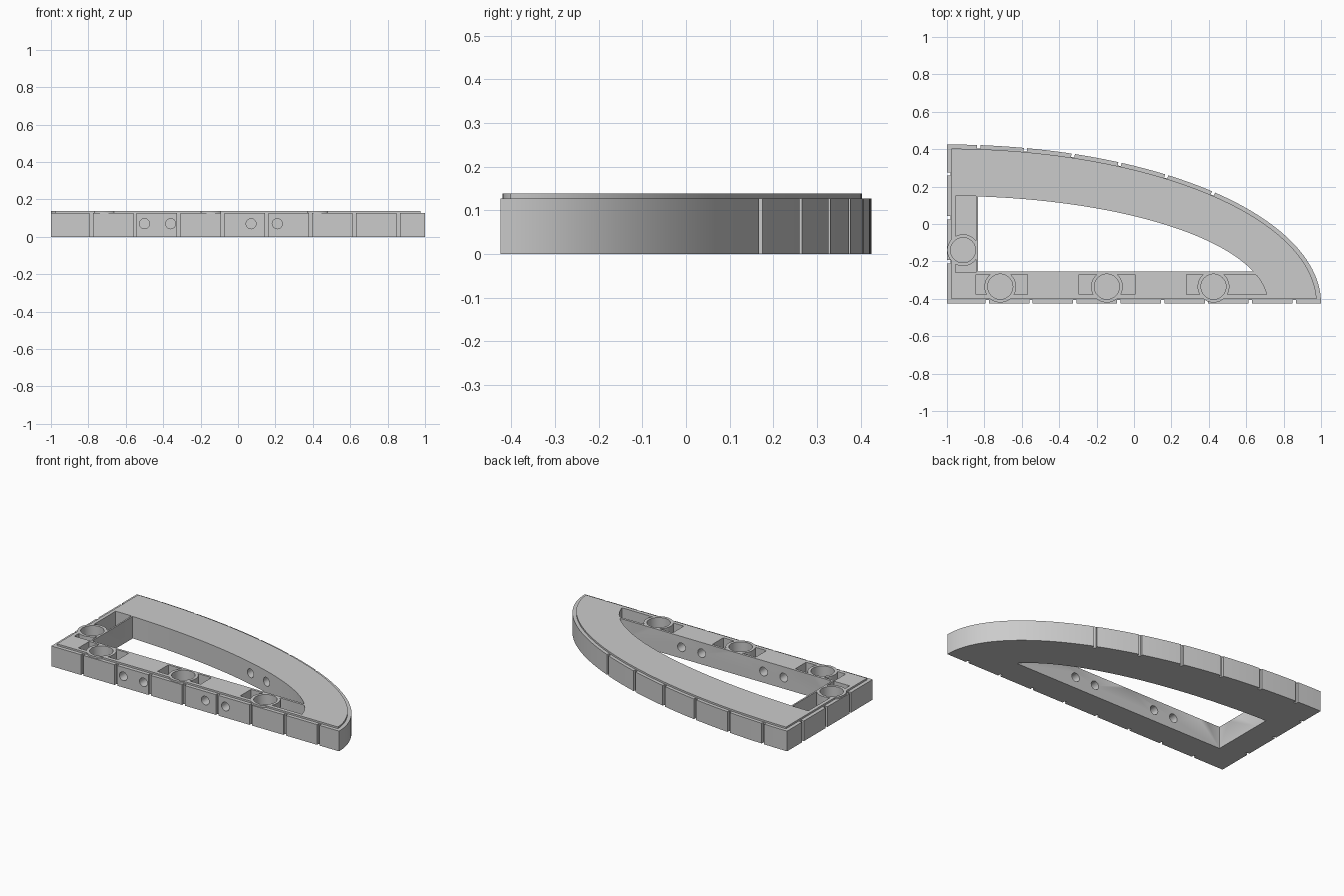
import bpy, bmesh, math
from mathutils import Matrix, Vector

if "Cube" in bpy.data.objects:
    bpy.data.objects.remove(bpy.data.objects["Cube"])

CX, CY = -1.0, -0.425          # shared corner and centre of the elliptical arcs
RIM, TOP, FLOOR = 0.127, 0.138, 0.02

grey = bpy.data.materials.new("plain grey")
grey.use_nodes = True
colour = (0.6, 0.6, 0.6, 1)
grey.diffuse_color = colour
grey.node_tree.nodes["Principled BSDF"].inputs["Base Color"].default_value = colour


def add_mesh(name, bm):
    bmesh.ops.recalc_face_normals(bm, faces=bm.faces)
    mesh = bpy.data.meshes.new(name)
    bm.to_mesh(mesh)
    bm.free()
    mesh.materials.append(grey)
    obj = bpy.data.objects.new(name, mesh)
    bpy.context.collection.objects.link(obj)
    return obj


def prism(name, outline, z0, z1):
    bm = bmesh.new()
    face = bm.faces.new([bm.verts.new((x, y, z0)) for x, y in outline])
    new = bmesh.ops.extrude_face_region(bm, geom=[face])["geom"]
    verts = [v for v in new if isinstance(v, bmesh.types.BMVert)]
    bmesh.ops.translate(bm, verts=verts, vec=(0, 0, z1 - z0))
    return add_mesh(name, bm)


def cylinder(name, centre, radius, length, axis="Z", sides=48):
    bm = bmesh.new()
    turn = Matrix.Rotation(math.pi / 2, 4, "X") if axis == "Y" else Matrix()
    bmesh.ops.create_cone(bm, cap_ends=True, segments=sides, radius1=radius,
                          radius2=radius, depth=length,
                          matrix=Matrix.Translation(centre) @ turn)
    return add_mesh(name, bm)


def box(name, centre, size, angle=0):
    bm = bmesh.new()
    bmesh.ops.create_cube(bm, size=1, matrix=Matrix.Translation(centre)
                          @ Matrix.Rotation(angle, 4, "Z") @ Matrix.Diagonal((*size, 1)))
    return add_mesh(name, bm)


def arc(a, b, x_min, y_min, steps=72):
    """Elliptical arc from its lower right end to its upper left end."""
    start = math.asin((y_min - CY) / b)
    end = math.acos((x_min - CX) / a)
    angles = [start + (end - start) * i / steps for i in range(steps + 1)]
    return [(CX + a * math.cos(t), CY + b * math.sin(t)) for t in angles]


def quadrant(a, b, x_min, y_min):
    return [(x_min, y_min)] + arc(a, b, x_min, y_min)


def combine(target, tool, operation="DIFFERENCE"):
    mod = target.modifiers.new("combine", "BOOLEAN")
    mod.operation, mod.solver, mod.object = operation, "EXACT", tool
    bpy.context.view_layer.objects.active = target
    bpy.ops.object.modifier_apply(modifier=mod.name)
    bpy.data.objects.remove(tool)


# Quarter-ellipse body with a slightly raised, inset top
frame = prism("curved_frame", quadrant(2, 0.85, CX, CY), 0, RIM)
combine(frame, prism("raised_top", quadrant(1.977, 0.828, -0.977, -0.402), 0.06, TOP), "UNION")

# Narrow grooves along the front, the straight left edge and the curve
depth, width, mid = 0.018, 0.018, 0.06
for i in range(8):
    combine(frame, box("groove", (-0.785 + i * 0.2345, CY, mid), (width, depth * 2, 0.3)))
for i in range(3):
    combine(frame, box("groove", (CX, 0.267 - i * 0.2345, mid), (depth * 2, width, 0.3)))
for x in (-0.83, -0.58, -0.325, -0.075, 0.175, 0.425):
    y = 0.85 * math.sqrt(1 - ((x - CX) / 2) ** 2)
    normal = Vector(((x - CX) / 4, y / 0.7225))
    angle = math.atan2(normal.y, normal.x)
    combine(frame, box("groove", (x, y + CY, mid), (depth * 2, width, 0.3), angle))

# Pockets in the bars, the last one ending on the inner curve
INNER = (1.715, 0.575)
end_curve = [p for p in arc(*INNER, 0, -0.378) if p[1] < -0.27]
pockets = [[(x0, y0), (x1, y0), (x1, y1), (x0, y1)] for x0, x1, y0, y1 in (
    (-0.845, -0.57, -0.378, -0.27), (-0.295, 0.005, -0.378, -0.27),
    (-0.955, -0.845, -0.26, 0.15))]
pockets.append([(0.28, -0.378)] + end_curve + [(0.64, -0.27), (0.28, -0.27)])
for outline in pockets:
    combine(frame, prism("pocket", outline, FLOOR, 0.2))

# Round sockets standing in the pockets
sockets = [(-0.715, -0.335), (-0.145, -0.335), (0.425, -0.335), (-0.914, -0.14)]
for x, y in sockets:
    combine(frame, cylinder("socket", (x, y, (TOP + 0.01) / 2), 0.085, TOP - 0.01), "UNION")
for x, y in sockets:
    combine(frame, cylinder("bore", (x, y, FLOOR + 0.1), 0.067, 0.2))

# Central opening
combine(frame, prism("opening", quadrant(*INNER, -0.835, -0.255), -0.1, 0.3))

# Pin holes through the front bar, just reaching the curved wall
for x in (-0.5, -0.36, 0.07, 0.21):
    combine(frame, cylinder("pin_hole", (x, -0.21, 0.07), 0.027, 0.58, "Y", 32))

bpy.ops.object.select_all(action="DESELECT")
frame.select_set(True)
bpy.context.view_layer.objects.active = frame
bpy.ops.object.shade_smooth_by_angle(angle=math.radians(30))
